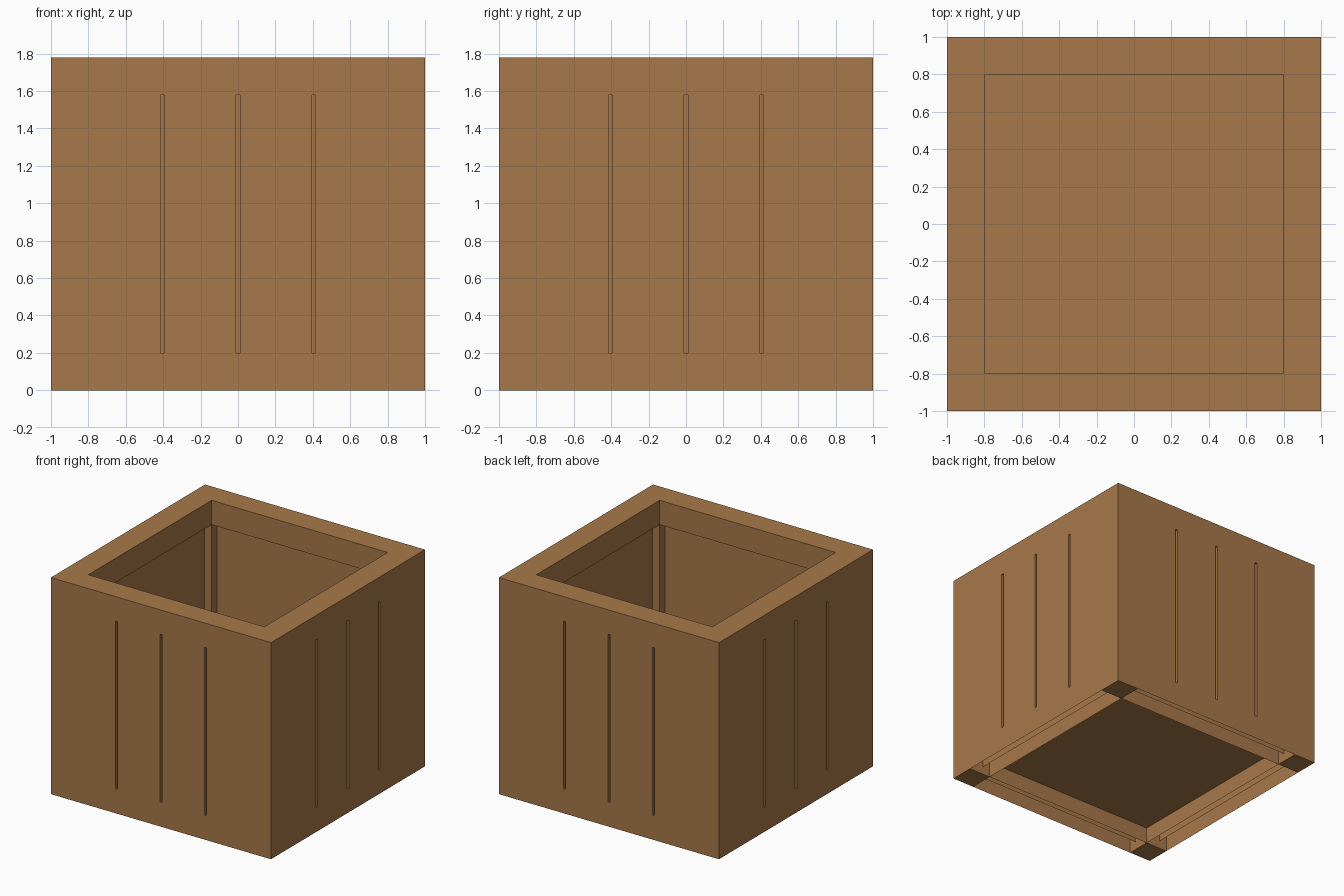
import bpy, bmesh, math
from mathutils import Matrix, Vector

if "Cube" in bpy.data.objects:
    bpy.data.objects.remove(bpy.data.objects["Cube"])

wood = bpy.data.materials.new("brown_wood")
wood.diffuse_color = (0.39, 0.19, 0.067, 1)
wood.use_nodes = True
wood.node_tree.nodes["Principled BSDF"].inputs["Base Color"].default_value = wood.diffuse_color

H = 1.78            # total height
T = 0.2             # post and rail thickness
L = T / 3           # thickness of one board layer
IN = 1 - T          # inner opening half width


def box(name, lo, hi, turn=0, open_bottom=False):
    """Box between two corners, turned about z in quarter turns."""
    lo, hi = Vector(lo), Vector(hi)
    bm = bmesh.new()
    size = hi - lo
    m = (Matrix.Rotation(turn * math.pi / 2, 4, 'Z')
         @ Matrix.Translation((lo + hi) / 2)
         @ Matrix.Diagonal((size.x, size.y, size.z, 1)))
    bmesh.ops.create_cube(bm, size=1, matrix=m)
    if open_bottom:
        bm.normal_update()
        down = [f for f in bm.faces if f.normal.z < -0.9]
        bmesh.ops.delete(bm, geom=down, context='FACES')
    mesh = bpy.data.meshes.new(name)
    bm.to_mesh(mesh)
    bm.free()
    mesh.materials.append(wood)
    ob = bpy.data.objects.new(name, mesh)
    bpy.context.collection.objects.link(ob)
    return ob


GAP = 0.02
PLANK = (2 * IN - 3 * GAP) / 4

for k, side in enumerate(("front", "right", "back", "left")):
    # corner post
    box(f"{side}_corner_post", (-1, -1, 0), (-IN, -IN, H), k)
    # top rail, and bottom rail that is hollow underneath
    box(f"{side}_top_rail", (-IN, -1, H - T), (IN, -IN, H), k)
    box(f"{side}_bottom_rail", (-IN, -1, 0), (IN, -IN, T), k, True)
    # backing panel, its lower edge tucked into the bottom rail
    box(f"{side}_backing_panel", (-IN, -1 + L, L), (IN, -1 + 2 * L, H - T), k, True)
    # four outer planks with narrow gaps
    for i in range(4):
        x = -IN + i * (PLANK + GAP)
        box(f"{side}_plank_{i + 1}", (x, -1, T), (x + PLANK, -1 + L, H - T), k)

# floor board
box("floor_board", (-IN, -IN, T - L), (IN, IN, T))
